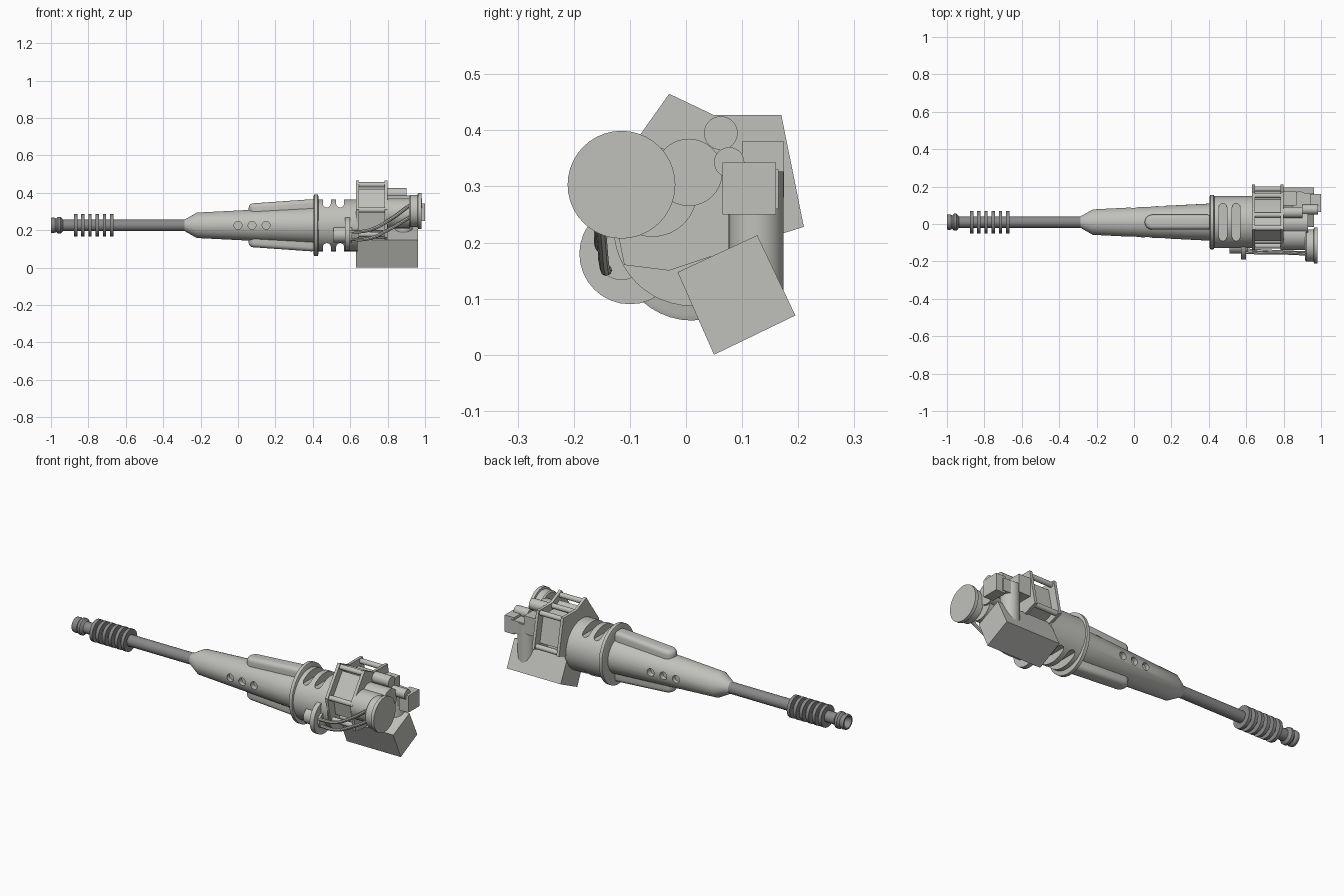
import bpy, bmesh, math
from mathutils import Vector

if "Cube" in bpy.data.objects:
    bpy.data.objects.remove(bpy.data.objects["Cube"])

CY, CZ = 0.01, 0.226          # main axis of the gun


def material(name, rgb):
    m = bpy.data.materials.new(name)
    m.diffuse_color = (*rgb, 1)
    m.use_nodes = True
    m.node_tree.nodes["Principled BSDF"].inputs["Base Color"].default_value = m.diffuse_color
    return m


LIGHT = material("light_grey", (0.53, 0.53, 0.50))
DARK = material("dark_grey", (0.25, 0.25, 0.25))


def finish(name, bm, mat=LIGHT):
    bmesh.ops.recalc_face_normals(bm, faces=bm.faces)
    me = bpy.data.meshes.new(name)
    bm.to_mesh(me)
    bm.free()
    ob = bpy.data.objects.new(name, me)
    bpy.context.collection.objects.link(ob)
    me.materials.append(mat)
    return ob


def lathe(name, profile, y=CY, z=CZ, mat=LIGHT, n=40, sy=1.0):
    """Turn (x, radius) pairs round an axis parallel to x."""
    bm = bmesh.new()
    rings = [[bm.verts.new((x, y + sy * r * math.cos(2 * math.pi * i / n),
                            z + r * math.sin(2 * math.pi * i / n))) for i in range(n)]
             for x, r in profile]
    for a, b in zip(rings, rings[1:]):
        for i in range(n):
            j = (i + 1) % n
            bm.faces.new((a[i], a[j], b[j], b[i]))
    bm.faces.new(rings[0])
    bm.faces.new(rings[-1])
    return finish(name, bm, mat)


def rod(name, x0, x1, r, y=CY, z=CZ, mat=LIGHT, n=32):
    return lathe(name, [(x0, r), (x1, r)], y, z, mat, n)


def extrude(name, bottom, top, mat=LIGHT):
    """Prism between two matching outlines."""
    bm = bmesh.new()
    a = [bm.verts.new(p) for p in bottom]
    b = [bm.verts.new(p) for p in top]
    bm.faces.new(a)
    bm.faces.new(b)
    for i in range(len(a)):
        j = (i + 1) % len(a)
        bm.faces.new((a[i], a[j], b[j], b[i]))
    return finish(name, bm, mat)


def plate(name, yz, x0, x1):
    return extrude(name, [(x0, y, z) for y, z in yz], [(x1, y, z) for y, z in yz])


def box(name, x0, x1, y0, y1, z0, z1):
    return plate(name, [(y0, z0), (y1, z0), (y1, z1), (y0, z1)], x0, x1)


def disc(cx, cy, r, n=20, a0=0.0, a1=2 * math.pi, end=False):
    m = n - 1 if end else n
    return [(cx + r * math.cos(a0 + (a1 - a0) * i / m),
             cy + r * math.sin(a0 + (a1 - a0) * i / m)) for i in range(n)]


def apply_mods(ob):
    dg = bpy.context.evaluated_depsgraph_get()
    me = bpy.data.meshes.new_from_object(ob.evaluated_get(dg))
    ob.modifiers.clear()
    ob.data = me


def carve(ob, cutters):
    for c in cutters:
        m = ob.modifiers.new("cut", 'BOOLEAN')
        m.operation, m.object, m.solver = 'DIFFERENCE', c, 'EXACT'
    apply_mods(ob)
    for c in cutters:
        bpy.data.objects.remove(c)


# barrel, cooling fins and hollow muzzle
rod("barrel", -0.95, -0.2, 0.031, mat=DARK)
for i in range(6):
    x = -0.868 + i * 0.0385
    rod("cooling_fin", x - 0.009, x + 0.009, 0.06, mat=DARK)
lathe("muzzle", [(-0.95, 0.02), (-1.0, 0.032), (-1.0, 0.04), (-0.985, 0.042), (-0.972, 0.036),
                 (-0.962, 0.045), (-0.948, 0.045), (-0.935, 0.03)], mat=DARK)

# tapered shroud with three round recesses on each side
shroud = lathe("shroud", [(-0.285, 0.031), (-0.22, 0.068), (0.42, 0.1)])
cuts = []
for x in (0.0, 0.075, 0.15):
    for s in (-1, 1):
        ring = disc(x, CZ, 0.021)
        cuts.append(extrude("cutter", [(u, CY + s * 0.055, v) for u, v in ring],
                            [(u, CY + s * 0.2, v) for u, v in ring]))
carve(shroud, cuts)

# rounded ribs above and below the shroud
outline = disc(0.097, CY, 0.04, 13, math.pi / 2, 1.5 * math.pi, True) + \
    [(0.415, CY - 0.04), (0.415, CY + 0.04)]
for s, name in ((1, "top_rib"), (-1, "bottom_rib")):
    rib = extrude(name, [(x, y, CZ + s * 0.04) for x, y in outline],
                  [(x, y, CZ + s * (0.116 + 0.07 * (x - 0.06))) for x, y in outline])
    b = rib.modifiers.new("round", 'BEVEL')
    b.width, b.segments, b.limit_method, b.angle_limit = 0.022, 4, 'ANGLE', math.radians(50)
    apply_mods(rib)

# flange and slotted drum
lathe("flange", [(0.403, 0.15), (0.408, 0.165), (0.426, 0.165), (0.43, 0.155)], sy=0.88, n=48)
drum = rod("drum", 0.415, 0.64, 0.139, n=48)
cuts = []
for x in (0.475, 0.546):
    pill = disc(x, CY + 0.08, 0.021, 10, 0, math.pi, True) + \
        disc(x, CY - 0.08, 0.021, 10, math.pi, 2 * math.pi, True)
    for s in (-1, 1):
        cuts.append(extrude("cutter", [(u, v, CZ + s * 0.095) for u, v in pill],
                            [(u, v, CZ + s * 0.25) for u, v in pill]))
carve(drum, cuts)

# frame: two angular plates, inner core and spacer rods
frame = [(-0.03, 0.465), (0.05, 0.427), (0.17, 0.427), (0.21, 0.228),
         (0.09, 0.19), (-0.03, 0.15), (-0.11, 0.16), (-0.14, 0.31)]
mid = Vector((0.035, 0.295))


def shrink(k):
    return [tuple(mid + (Vector(p) - mid) * k) for p in frame]


plate("front_frame_plate", frame, 0.632, 0.648)
plate("rear_frame_plate", frame, 0.783, 0.799)
plate("frame_core", shrink(0.72), 0.64, 0.79)
for y, z in shrink(0.87):
    rod("spacer_rod", 0.64, 0.79, 0.014, y, z, n=16)

# tilted box below
plate("lower_box", [(0.05, 0.0), (0.195, 0.07), (0.127, 0.213), (-0.015, 0.147)], 0.632, 0.963)

# rear motor and end cap
rod("motor", 0.79, 0.92, 0.08, -0.06, 0.29)
lathe("motor_cap", [(0.915, 0.08), (0.922, 0.086), (0.96, 0.086), (0.962, 0.096),
                    (0.98, 0.096)], -0.115, 0.303)
rod("centre_cylinder", 0.79, 0.93, 0.06, 0.005, 0.325)
rod("upper_cylinder", 0.79, 0.9, 0.03, 0.062, 0.395)

# rear blocks, upright tube and sensor
box("upper_block", 0.79, 0.87, 0.1, 0.175, 0.28, 0.38)
box("rear_block", 0.87, 0.96, 0.09, 0.165, 0.26, 0.33)
box("sensor_box", 0.942, 1.0, 0.065, 0.16, 0.25, 0.343)
rod("sensor_tube", 0.9, 0.985, 0.027, 0.077, 0.343, n=20)
ring = disc(0.885, 0.125, 0.049, 32)
extrude("upright_tube", [(x, y, 0.1) for x, y in ring], [(x, y, 0.327) for x, y in ring])

# side coupling on the drum
rod("coupling_disc", 0.572, 0.598, 0.09, -0.1, 0.18)
rod("coupling_stub", 0.51, 0.61, 0.042, -0.115, 0.175)


# cables from coupling to motor
def cable(points):
    cu = bpy.data.curves.new("cable", 'CURVE')
    cu.dimensions, cu.bevel_depth, cu.bevel_resolution = '3D', 0.009, 2
    cu.use_fill_caps = True
    sp = cu.splines.new('BEZIER')
    sp.bezier_points.add(len(points) - 1)
    for bp, p in zip(sp.bezier_points, points):
        bp.co = p
        bp.handle_left_type = bp.handle_right_type = 'AUTO'
    ob = bpy.data.objects.new("cable", cu)
    bpy.context.collection.objects.link(ob)
    me = bpy.data.meshes.new_from_object(ob.evaluated_get(bpy.context.evaluated_depsgraph_get()))
    bpy.data.objects.remove(ob)
    me.materials.clear()
    me.materials.append(LIGHT)
    bpy.context.collection.objects.link(bpy.data.objects.new("cable", me))


cable([(0.59, -0.15, 0.19), (0.7, -0.155, 0.2), (0.81, -0.155, 0.255), (0.92, -0.16, 0.335)])
cable([(0.59, -0.14, 0.15), (0.7, -0.145, 0.155), (0.81, -0.15, 0.205), (0.92, -0.155, 0.27)])

# smooth round surfaces, keep edges sharp
for ob in bpy.context.scene.objects:
    ob.select_set(True)
    bpy.context.view_layer.objects.active = ob
bpy.ops.object.shade_smooth_by_angle(angle=math.radians(32))
